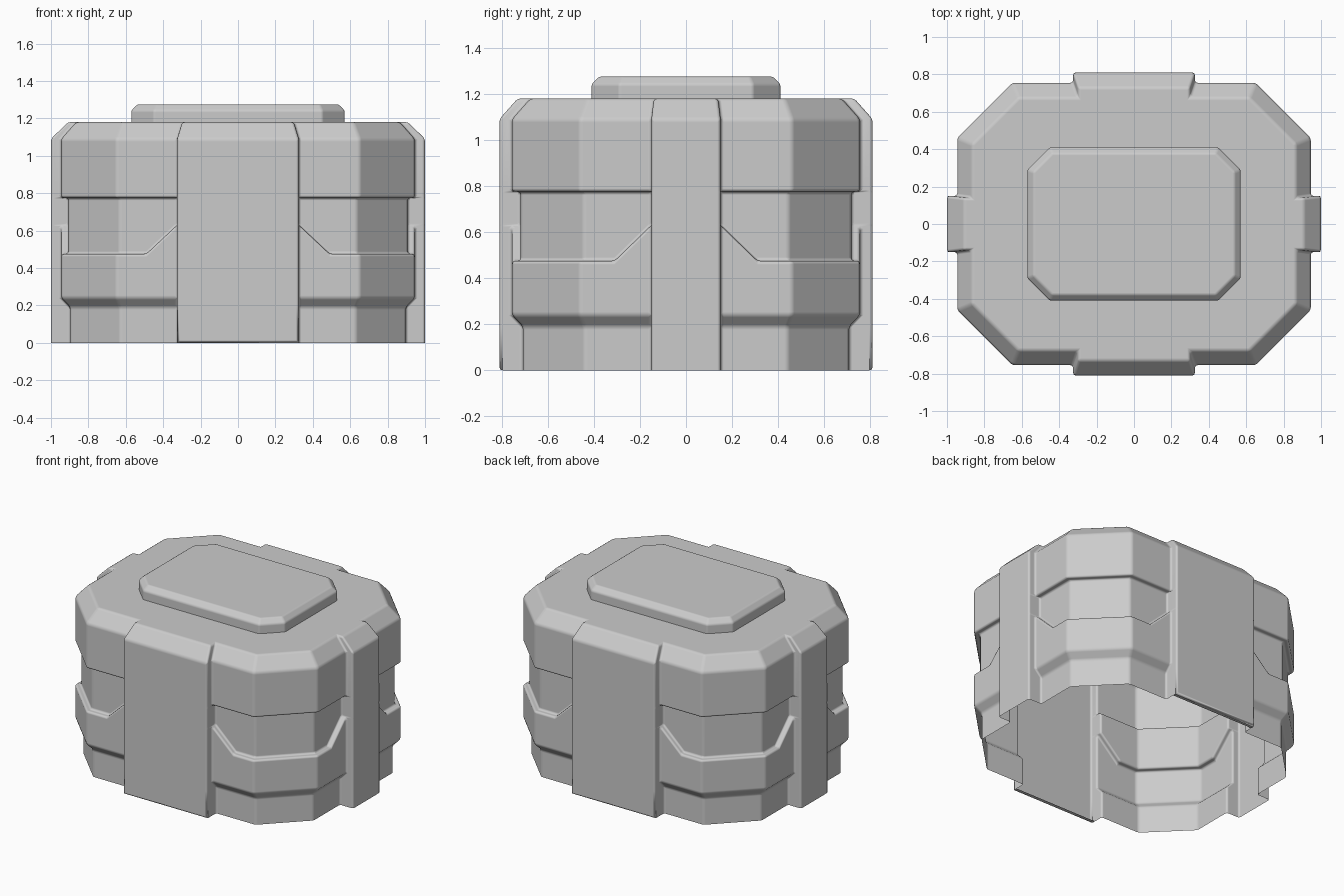
import bpy, bmesh, math

if "Cube" in bpy.data.objects:
    bpy.data.objects.remove(bpy.data.objects["Cube"])


def vert(bm, cache, co):
    key = tuple(round(c, 4) for c in co)
    if key not in cache:
        cache[key] = bm.verts.new(co)
    return cache[key]


def mirror_quarter(q):
    # Quarter outline runs from the y axis to the x axis; result is counter-clockwise
    ring = []
    for sx, sy, flip in ((1, 1, True), (-1, 1, False), (-1, -1, True), (1, -1, False)):
        pts = q[::-1] if flip else q
        ring += [(x * sx, y * sy, z) for x, y, z in pts]
    return ring


def loft(name, quarters, bevel, lips=()):
    # Skin stacked outlines, leaving the underside open
    bm, cache = bmesh.new(), {}
    rings = [[vert(bm, cache, p) for p in mirror_quarter(q)] for q in quarters]

    def face(vs):
        vs = list(dict.fromkeys(vs))
        if len(vs) > 2:
            bm.faces.new(vs)

    for a, b in zip(rings, rings[1:]):
        for i in range(len(a)):
            j = (i + 1) % len(a)
            face((a[i], a[j], b[j], b[i]))
    face(rings[-1])
    for lip in lips:
        face([vert(bm, cache, p) for p in lip])
    bmesh.ops.recalc_face_normals(bm, faces=bm.faces)
    mesh = bpy.data.meshes.new(name)
    bm.to_mesh(mesh)
    bm.free()
    obj = bpy.data.objects.new(name, mesh)
    bpy.context.collection.objects.link(obj)
    mod = obj.modifiers.new("soft_edges", 'BEVEL')
    mod.width = bevel
    mod.segments = 2
    mod.limit_method = 'ANGLE'
    mod.angle_limit = math.radians(30)
    mod.harden_normals = True
    bpy.context.view_layer.objects.active = obj
    obj.select_set(True)
    bpy.ops.object.shade_smooth_by_angle(angle=math.radians(40))
    obj.select_set(False)
    return obj


def body_quarter(z, inset, post_inset=0, taper=0, rise=0):
    # Eight-sided wall with a projecting post on each main side
    xw, yw = 0.945 - inset, 0.755 - inset
    k = 0.414 * inset
    px, py = 0.325 - taper, 0.15 - taper * 0.4
    zr = z + rise
    return [(px, 0.81 - post_inset, zr), (px, yw, zr), (0.49, yw, z),
            (0.65 - k, yw, z), (xw, 0.46 - k, z), (xw, 0.31, z),
            (xw, py, zr), (1.0 - post_inset * 1.15, py, zr)]


# Case body: foot, flared lower band with raised ends, recess, upper band, sloped shoulder
levels = [(0, 0.048), (0.19, 0.048), (0.24, 0),
          (0.475, 0, 0, 0, 0.155), (0.475, 0.038, 0, 0, 0.155),
          (0.775, 0.038), (0.775, 0), (1.09, 0), (1.18, 0.08, 0.08, 0.027)]
# Narrow turned-in lips under the front and back posts
lips = [[(-0.325, s * 0.81, 0), (0.325, s * 0.81, 0),
         (0.325, s * 0.775, 0), (-0.325, s * 0.775, 0)] for s in (-1, 1)]
loft("case_body", [body_quarter(*lv) for lv in levels], 0.014, lips)


def lid_quarter(z, d):
    k = 0.414 * d
    return [(0.45 - k, 0.41 - d, z), (0.57 - d, 0.29 - k, z)]


# Raised lid panel with chamfered rim
loft("lid_panel", [lid_quarter(1.175, 0), lid_quarter(1.242, 0), lid_quarter(1.275, 0.033)], 0.01)
